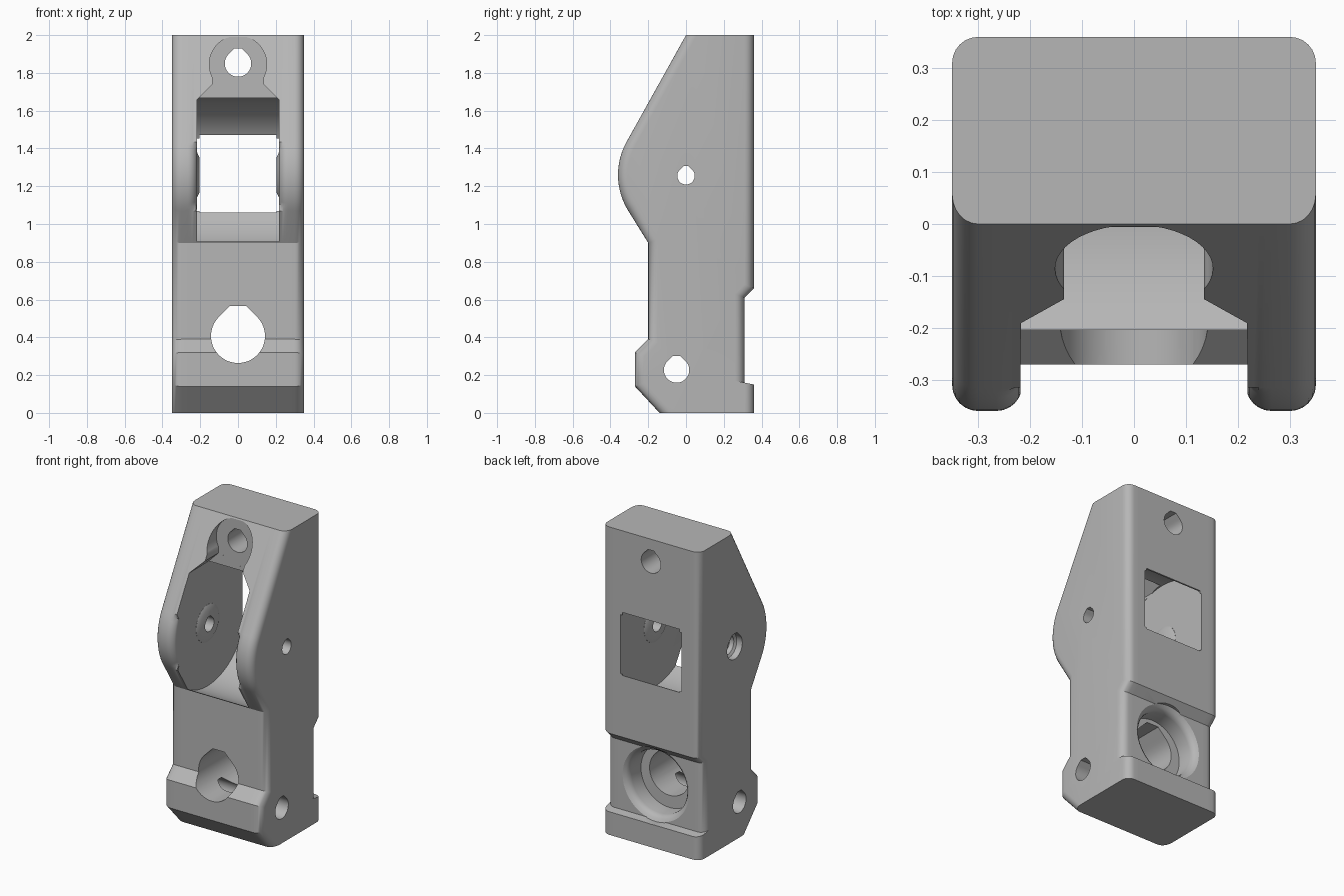
import bpy, bmesh
from math import sin, cos, pi, radians
from mathutils import Vector

if "Cube" in bpy.data.objects:
    bpy.data.objects.remove(bpy.data.objects["Cube"])

grey = bpy.data.materials.new("plain grey")
grey.use_nodes = True
grey.diffuse_color = (0.47, 0.47, 0.47, 1)
grey.node_tree.nodes["Principled BSDF"].inputs["Base Color"].default_value = grey.diffuse_color


def loft(name, rings):
    """Closed solid through matching rings of 3D points."""
    bm = bmesh.new()
    rows = [[bm.verts.new(p) for p in ring] for ring in rings]
    n = len(rows[0])
    for a, b in zip(rows, rows[1:]):
        for i in range(n):
            j = (i + 1) % n
            bm.faces.new((a[i], a[j], b[j], b[i]))
    bm.faces.new(rows[0][::-1])
    bm.faces.new(rows[-1])
    bmesh.ops.recalc_face_normals(bm, faces=bm.faces)
    mesh = bpy.data.meshes.new(name)
    bm.to_mesh(mesh)
    bm.free()
    mesh.materials.append(grey)
    obj = bpy.data.objects.new(name, mesh)
    bpy.context.collection.objects.link(obj)
    return obj


def place(axis, u, v, t):
    """Point at depth t along x or y; u is the other flat axis, v is height."""
    return (t, u, v) if axis == "x" else (u, t, v)


def prism(name, axis, pts, start, end):
    return loft(name, [[place(axis, u, v, t) for u, v in pts] for t in (start, end)])


def turned(name, axis, u, v, steps, tip=False, sides=48):
    """Round solid from (depth, radius) steps, optionally with a raised tip."""
    rings = []
    for t, r in steps:
        ring = []
        for i in range(sides):
            a = 2 * pi * i / sides
            off = min(a, 2 * pi - a)
            rad = r
            if tip and off < pi / 4:
                rad = min(r / cos(pi / 4 - off), 1.12 * r / cos(off))
            ring.append(place(axis, u + rad * sin(a), v + rad * cos(a), t))
        rings.append(ring)
    return loft(name, rings)


# Side outline: front edge with the rounded cheek, then the back edge
PIVOT = 1.26
CHEEK = 0.36
arc = []
for i in range(17):
    a = radians(61 + (122 - 61) * i / 16)
    arc.append((-CHEEK * sin(a), PIVOT + CHEEK * cos(a)))
outline = [(0, 2)] + arc + [
    (-0.2, 0.9), (-0.2, 0.39), (-0.27, 0.32), (-0.27, 0.14), (-0.14, 0),
    (0.36, 0), (0.36, 0.15), (0.31, 0.16), (0.31, 0.61), (0.36, 0.66), (0.36, 2)]
outline = [Vector(p) for p in outline]


def inset(d):
    """Shrink the outline by d, leaving level edges in place."""
    n = len(outline)
    lines = []
    for i in range(n):
        p, q = outline[i], outline[(i + 1) % n]
        e = (q - p).normalized()
        normal = Vector((-e.y, e.x))
        lines.append((normal, normal.dot(p) + (0 if abs(e.y) < 0.25 else d)))
    pts = []
    for i in range(n):
        (a, c), (b, k) = lines[i - 1], lines[i]
        det = a.x * b.y - a.y * b.x
        if abs(det) < 0.02:
            pts.append(outline[i] + b * (k - b.dot(outline[i])))
        else:
            pts.append(Vector(((c * b.y - k * a.y) / det, (a.x * k - b.x * c) / det)))
    return pts


# Body sections from the outer rounding to the inner rounding of the cheeks
R = 0.05
half = []
for i in range(7):
    a = pi / 2 * i / 6
    half.append((0.35 - R + R * cos(a), inset(R * (1 - sin(a)))))
for i in range(7):
    a = pi / 2 * i / 6
    ring = [p.copy() for p in outline]
    for k in range(2, len(arc)):
        away = Vector((0, PIVOT)) - ring[k]
        ring[k] += away.normalized() * R * (1 - cos(a))
    half.append((0.265 - R * sin(a), ring))
sections = half + [(-x, ring) for x, ring in reversed(half)]
body = loft("bracket_body", [[(x, p.x, p.y) for p in ring] for x, ring in sections])

cutters = [
    # Wheel slot and its back window
    turned("wheel_slot", "x", 0, PIVOT, [(-0.218, 0.408), (0.218, 0.408)], sides=96),
    prism("back_window", "y", [(-0.205, 1.06), (0.205, 1.06), (0.205, 1.47), (-0.205, 1.47)],
          0.15, 0.5),
    # Seat above the slot, flaring into it
    turned("seat_round", "y", 0, 1.845, [(-0.5, 0.152), (-0.005, 0.152)]),
    prism("seat_flare", "y", [(-0.135, 1.84), (-0.135, 1.74), (-0.217, 1.658), (-0.217, 1.4),
                              (0.217, 1.4), (0.217, 1.658), (0.135, 1.74), (0.135, 1.84)],
          -0.5, -0.0055),
    turned("top_hole", "y", 0, 1.85, [(-0.5, 0.07), (0.5, 0.07)], True),
    # Lower bore with a flared counterbore at the back
    turned("main_bore", "y", 0, 0.407, [(-0.5, 0.143), (0.5, 0.143)], True),
    turned("counterbore", "y", 0, 0.39,
           [(0.17, 0.205), (0.265, 0.205), (0.285, 0.21), (0.3, 0.222), (0.312, 0.242), (0.4, 0.242)]),
    turned("lower_cross_hole", "x", -0.05, 0.227, [(-0.5, 0.067), (0.5, 0.067)], True),
]

# Raised washers around the pivot inside the slot
washers = []
for side, name in ((1, "left_washer"), (-1, "right_washer")):
    washers.append(turned(name, "x", 0, PIVOT,
                          [(side * 0.23, 0.12), (side * 0.217, 0.12), (side * 0.205, 0.095)]))

# Pivot hole, wider at the right-hand outside
pivot_cut = turned("pivot_hole", "x", 0, 1.255,
                   [(-0.5, 0.078), (-0.31, 0.078), (-0.3, 0.062), (-0.27, 0.062),
                    (-0.265, 0.046), (0.5, 0.046)], True)

operations = [(c, "DIFFERENCE") for c in cutters]
operations += [(w, "UNION") for w in washers] + [(pivot_cut, "DIFFERENCE")]
bpy.context.view_layer.objects.active = body
body.select_set(True)
for tool, kind in operations:
    mod = body.modifiers.new(tool.name, "BOOLEAN")
    mod.object = tool
    mod.operation = kind
    mod.solver = "EXACT"
    bpy.ops.object.modifier_apply(modifier=mod.name)
    bpy.data.objects.remove(tool)

for obj in bpy.context.selected_objects:
    obj.select_set(obj == body)
bpy.ops.object.shade_smooth_by_angle(angle=radians(28))
